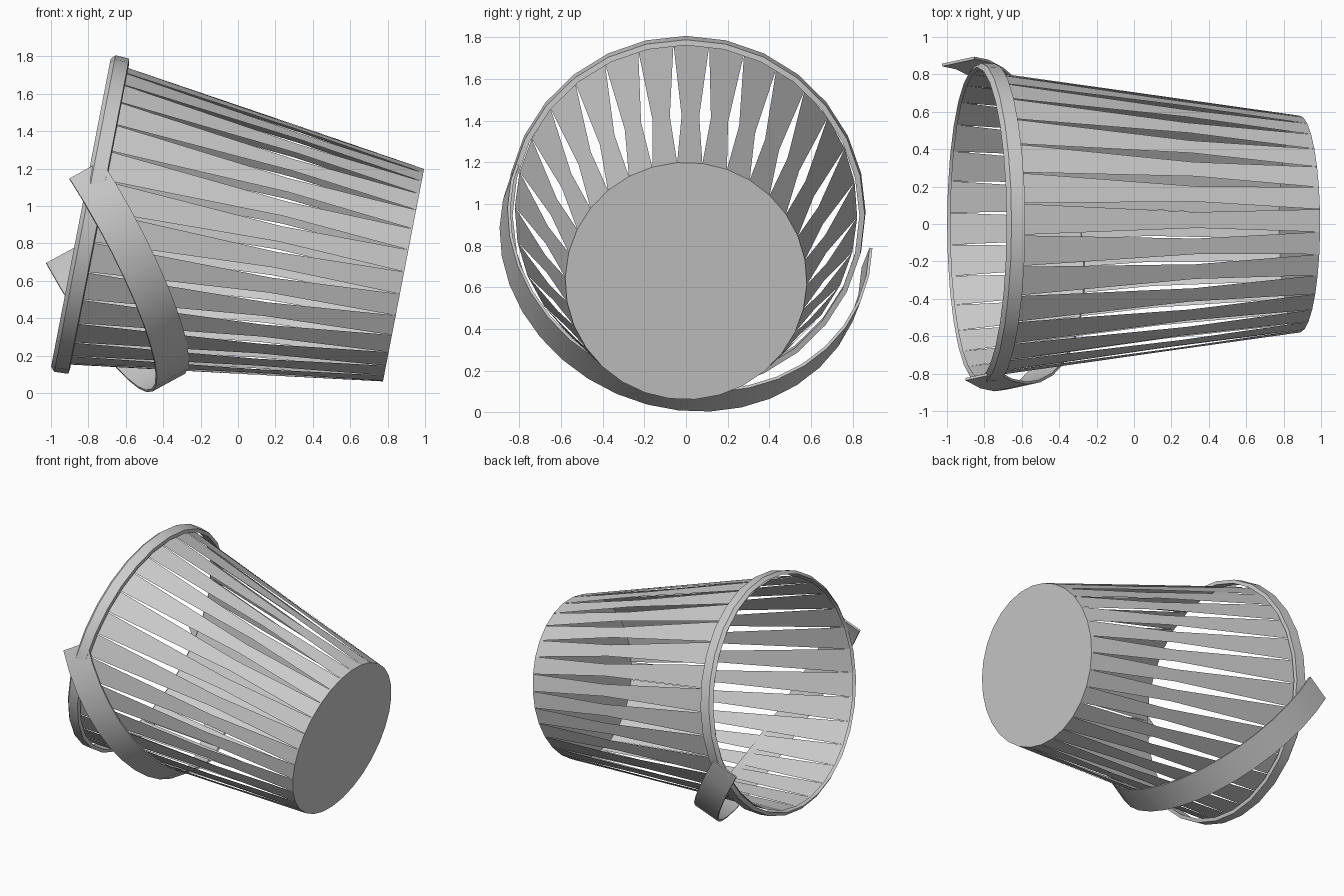
import bpy, bmesh, math
from mathutils import Matrix, Vector

if "Cube" in bpy.data.objects:
    bpy.data.objects.remove(bpy.data.objects["Cube"])

COUNT = 30                      # staves around the basket
PITCH = 2 * math.pi / COUNT
TILT = math.atan2(0.19, 0.982)
s, c = math.sin(TILT), math.cos(TILT)

# Basket frame: local z runs from the base to the mouth, local x points up
BASKET = Matrix(((s, 0, -c, 0.885),
                 (0, 1, 0, 0),
                 (c, 0, s, 0.63),
                 (0, 0, 0, 1)))

grey = bpy.data.materials.new("plain_grey")
grey.diffuse_color = (0.6, 0.6, 0.6, 1)
grey.use_nodes = True
grey.node_tree.nodes["Principled BSDF"].inputs["Base Color"].default_value = grey.diffuse_color


def finish(name, bm, matrix, smooth=False):
    mesh = bpy.data.meshes.new(name)
    bm.to_mesh(mesh)
    bm.free()
    mesh.materials.append(grey)
    obj = bpy.data.objects.new(name, mesh)
    obj.matrix_world = matrix
    bpy.context.collection.objects.link(obj)
    if smooth:
        bpy.ops.object.select_all(action='DESELECT')
        obj.select_set(True)
        bpy.context.view_layer.objects.active = obj
        bpy.ops.object.shade_smooth_by_angle(angle=math.radians(35))
    return obj


def polar(r, a, z):
    return Vector((r * math.cos(a), r * math.sin(a), z))


def band(bm, profile, start, end, steps):
    """Sweep a closed (radius, height) profile around z from start to end."""
    closed = abs(abs(end - start) - 2 * math.pi) < 1e-4
    n = steps if closed else steps + 1
    rings = [[bm.verts.new(polar(r, start + (end - start) * i / steps, z))
              for r, z in profile] for i in range(n)]
    m = len(profile)
    for i in range(steps):
        a, b = rings[i], rings[(i + 1) % n]
        for j in range(m):
            k = (j + 1) % m
            bm.faces.new((a[j], b[j], b[k], a[k]))
    if not closed:
        bm.faces.new(rings[0])
        bm.faces.new(rings[-1][::-1])
    bmesh.ops.recalc_face_normals(bm, faces=bm.faces)


# Staves: full width at base and mouth, waisted in between
bm = bmesh.new()
sections = ((0.0, 0.58, 1.0), (0.69, 0.675, 0.6), (1.745, 0.822, 1.0))
for i in range(COUNT):
    mid = math.radians(1.8) + i * PITCH
    rows = [[bm.verts.new(polar(r, mid + side * w * PITCH / 2, z))
             for side in (-1, 1)] for z, r, w in sections]
    for a, b in zip(rows, rows[1:]):
        bm.faces.new((a[0], a[1], b[1], b[0]))
finish("staves", bm, BASKET)

# Base disc
bm = bmesh.new()
ring = [bm.verts.new(polar(0.58, math.radians(1.8) + (i + 0.5) * PITCH, 0))
        for i in range(COUNT)]
bm.faces.new(ring[::-1])
finish("base", bm, BASKET)

# Rim hoop around the mouth
bm = bmesh.new()
band(bm, ((0.832, 1.655), (0.858, 1.66), (0.862, 1.735), (0.838, 1.757)),
     0, 2 * math.pi, 28)
finish("rim", bm, BASKET, True)

# Carrying handle: flat hoop dropped under the basket, about 200 degrees of arc
n = Vector((0.86, 0.19, 0.47)).normalized()
v = (Vector((0, 0, 1)) - n * n.z).normalized()
u = v.cross(n)
if u.y < 0:
    u = -u
w = u.cross(v)
HANDLE = Matrix(((u.x, v.x, w.x, -0.80),
                 (u.y, v.y, w.y, 0.0),
                 (u.z, v.z, w.z, 0.837),
                 (0, 0, 0, 1)))
bm = bmesh.new()
band(bm, ((0.878, -0.1), (0.892, -0.1), (0.892, 0.1), (0.878, 0.1)),
     math.radians(-7), math.radians(-207), 20)
finish("handle", bm, HANDLE, True)
